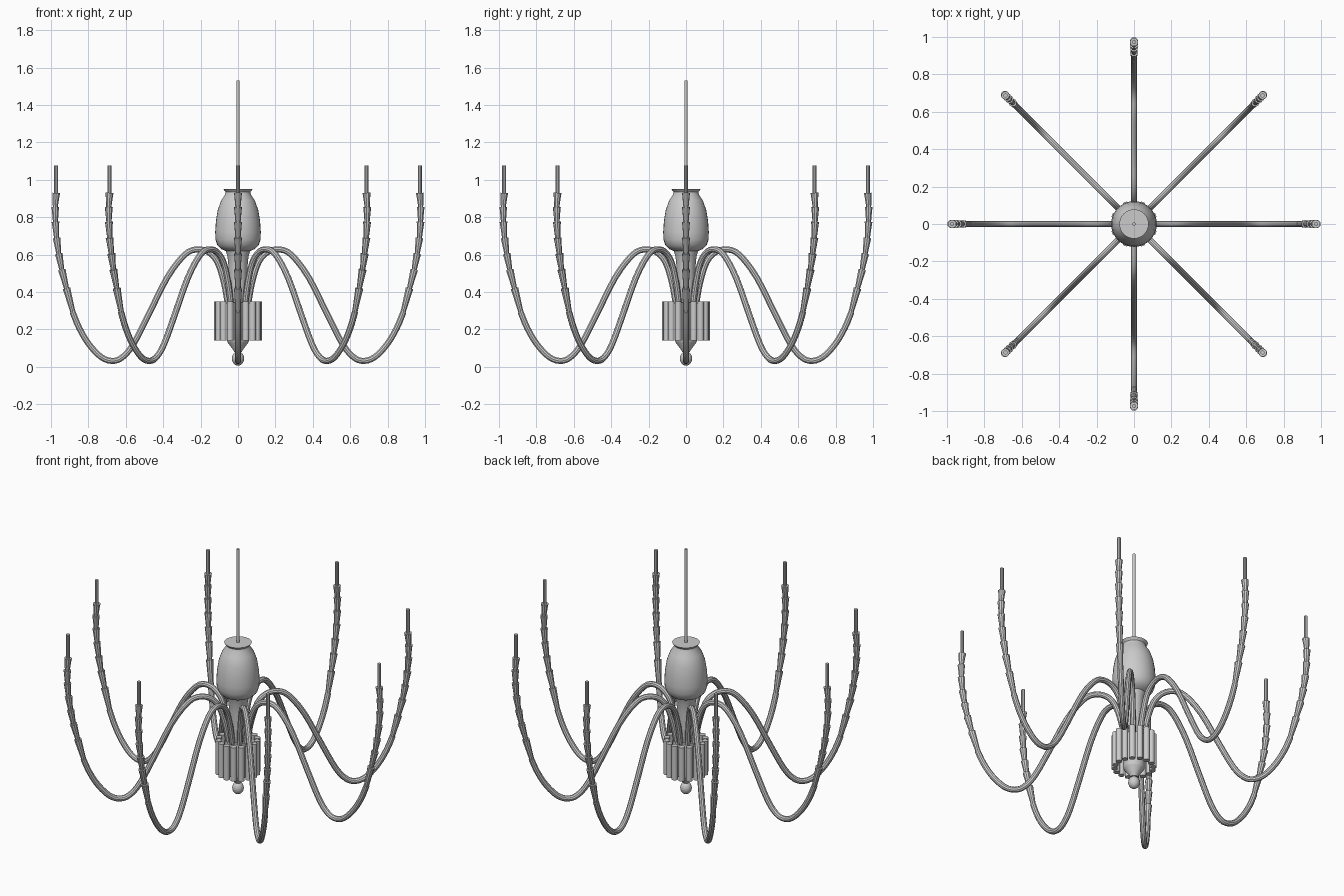
import bpy, bmesh, math
from mathutils import Vector

if "Cube" in bpy.data.objects:
    bpy.data.objects.remove(bpy.data.objects["Cube"])

def finish(name, bm, angle=35):
    bmesh.ops.recalc_face_normals(bm, faces=bm.faces)
    me = bpy.data.meshes.new(name)
    bm.to_mesh(me)
    bm.free()
    ob = bpy.data.objects.new(name, me)
    bpy.context.collection.objects.link(ob)
    bpy.ops.object.select_all(action='DESELECT')
    ob.select_set(True)
    bpy.context.view_layer.objects.active = ob
    bpy.ops.object.shade_smooth_by_angle(angle=math.radians(angle))
    return ob

def sweep(bm, pts, radii, sides):
    """Capped tube along points in the xz plane."""
    rings = []
    for i, p in enumerate(pts):
        t = (pts[min(i + 1, len(pts) - 1)] - pts[max(i - 1, 0)]).normalized()
        side = Vector((0, 1, 0))
        up = t.cross(side)
        ang = [2 * math.pi * k / sides for k in range(sides)]
        rings.append([bm.verts.new(p + radii[i] * (math.cos(a) * side + math.sin(a) * up)) for a in ang])
    for a, b in zip(rings, rings[1:]):
        for k in range(sides):
            j = (k + 1) % sides
            bm.faces.new((a[k], a[j], b[j], b[k]))
    bm.faces.new(rings[0])
    bm.faces.new(rings[-1])

def lathe(name, profile, sides=32):
    bm = bmesh.new()
    sweep_rings = [[bm.verts.new((r * math.cos(2 * math.pi * k / sides), r * math.sin(2 * math.pi * k / sides), z))
                    for k in range(sides)] for r, z in profile]
    for a, b in zip(sweep_rings, sweep_rings[1:]):
        for k in range(sides):
            j = (k + 1) % sides
            bm.faces.new((a[k], a[j], b[j], b[k]))
    bm.faces.new(sweep_rings[0])
    bm.faces.new(sweep_rings[-1])
    return finish(name, bm)

def smooth_path(pts, n):
    """Catmull-Rom interpolation through the points."""
    q = [2 * pts[0] - pts[1]] + pts + [2 * pts[-1] - pts[-2]]
    out = []
    for i in range(1, len(q) - 2):
        a, b, c, d = q[i - 1:i + 3]
        for s in range(n):
            t = s / n
            out.append(0.5 * (2 * b + (c - a) * t + (2 * a - 5 * b + 4 * c - d) * t * t
                              + (3 * b - a - 3 * c + d) * t ** 3))
    return out + [pts[-1]]

def vec(pairs):
    return [Vector((x, 0, z)) for x, z in pairs]

# central vase and column
lathe("vase_body", [(0.045, 0.34), (0.046, 0.42), (0.05, 0.53), (0.056, 0.59), (0.066, 0.62), (0.09, 0.63),
                    (0.11, 0.65), (0.12, 0.68), (0.122, 0.72), (0.118, 0.78), (0.108, 0.84), (0.09, 0.89),
                    (0.07, 0.92), (0.066, 0.935), (0.078, 0.95)])
# hanging rod
lathe("hanging_rod", [(0.008, 0.94), (0.008, 1.53)], 12)
# lower hub with pointed base
lathe("lower_hub", [(0.06, 0.345), (0.06, 0.14), (0.055, 0.13), (0.025, 0.09), (0.02, 0.08)])
# ball finial
lathe("ball_finial", [(max(0.001, 0.033 * math.sin(a)), 0.045 - 0.038 * math.cos(a))
                      for a in [math.pi * i / 12 for i in range(13)]], 24)

# ring of small vertical tubes
bm = bmesh.new()
for k in range(16):
    a = 2 * math.pi * k / 16
    n = len(bm.verts)
    sweep(bm, vec([(0.11, 0.14), (0.11, 0.35)]), [0.018, 0.018], 12)
    bm.verts.ensure_lookup_table()
    for v in bm.verts[n:]:
        x, y = v.co.x, v.co.y
        v.co.x = x * math.cos(a) - y * math.sin(a)
        v.co.y = x * math.sin(a) + y * math.cos(a)
finish("hub_tubes", bm)

arm_path = smooth_path(vec([(0.055, 0.34), (0.075, 0.45), (0.11, 0.56), (0.16, 0.615), (0.225, 0.628),
                            (0.29, 0.595), (0.38, 0.475), (0.48, 0.275), (0.56, 0.12), (0.62, 0.05),
                            (0.675, 0.032), (0.735, 0.055), (0.80, 0.125), (0.85, 0.21), (0.885, 0.295)]), 3)
beads = vec([(0.882, 0.29), (0.917, 0.42), (0.942, 0.52), (0.958, 0.605), (0.97, 0.69), (0.976, 0.775),
             (0.977, 0.855), (0.972, 0.93)])

for i in range(8):
    turn = i * math.pi / 4
    # curved arm
    bm = bmesh.new()
    sweep(bm, arm_path, [0.017] * len(arm_path), 10)
    finish(f"arm_{i + 1}", bm).rotation_euler.z = turn
    # flared cups stacked along the arm end
    bm = bmesh.new()
    for a, b in zip(beads, beads[1:]):
        sweep(bm, [a, a.lerp(b, 0.84), b], [0.014, 0.02, 0.022], 10)
    finish(f"arm_cups_{i + 1}", bm).rotation_euler.z = turn
    # candle tip
    bm = bmesh.new()
    sweep(bm, vec([(0.972, 0.92), (0.972, 1.077)]), [0.011, 0.011], 10)
    finish(f"candle_{i + 1}", bm).rotation_euler.z = turn
